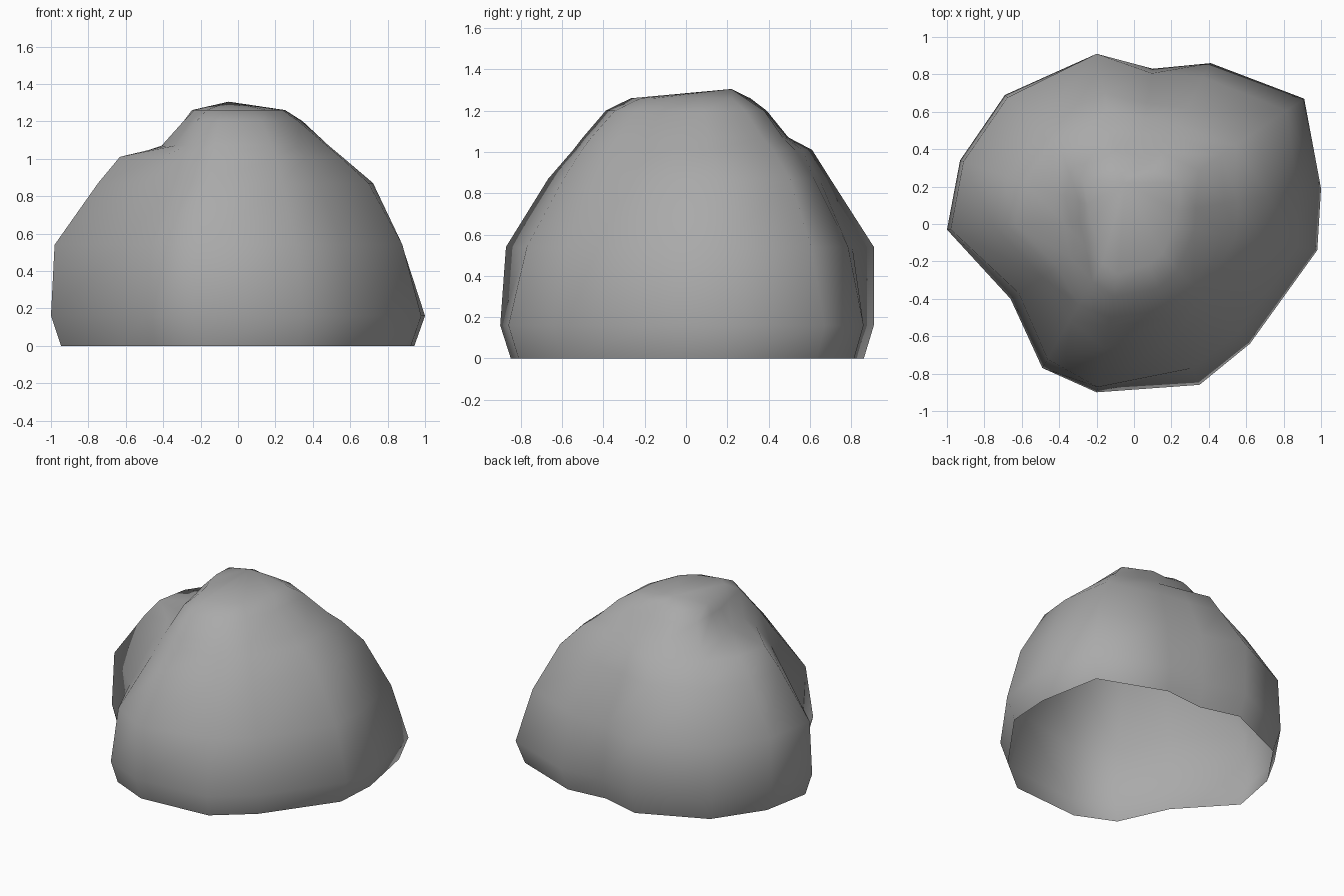
import bpy
import bmesh
from mathutils import Vector

# Remove the default object if the scene has it
default = bpy.data.objects.get("Cube")
if default:
    bpy.data.objects.remove(default, do_unlink=True)


def flat_material(name, color):
    mat = bpy.data.materials.new(name)
    mat.use_nodes = True
    mat.diffuse_color = color
    shader = next(n for n in mat.node_tree.nodes if n.type == 'BSDF_PRINCIPLED')
    shader.inputs["Base Color"].default_value = color
    shader.inputs["Roughness"].default_value = 0.9
    return mat


# Heights of the rings, from the open foot past the shoulder ledge to the crown
HEIGHTS = (0, 0.16, 0.54, 0.87, 1.01, 1.07, 1.2, 1.26)
FOOT_SCALE = 0.945
AXIS = Vector((-0.03, 0.03, 0))
PEAK = Vector((-0.05, 0.22, 1.305))

# Vertical ribs, counter-clockwise from the front: widest outline point, then
# how far each higher ring reaches towards it, in percent
RIBS = (
    ((-0.2, -0.9), (97, 75, 62, 57, 45, 32)),
    ((0.35, -0.86), (90, 70, 60, 55, 42, 28)),
    ((0.62, -0.64), (91, 71, 60, 54, 41, 28)),
    ((0.98, -0.14), (90, 72, 57, 50, 35, 24)),
    ((1, 0.19), (88, 73, 57, 50, 35, 26)),
    ((0.91, 0.67), (90, 74, 61, 53, 40, 30)),
    ((0.41, 0.86), (91, 71, 60, 53, 42, 31)),
    ((0.1, 0.83), (97, 77, 67, 56, 42, 31)),
    ((-0.2, 0.91), (100, 76, 66, 53, 41, 32)),
    ((-0.69, 0.69), (98, 75, 62, 54, 39, 32)),
    ((-0.93, 0.34), (98, 75, 62, 42, 29, 24)),
    ((-1, -0.03), (98, 74, 62, 36, 27, 21)),
    ((-0.66, -0.4), (93, 73, 60, 49, 36, 26)),
    ((-0.49, -0.77), (94, 68, 58, 53, 42, 30)),
)


def build_rib(bm, outline, reach):
    """Stack one rib of vertices from the foot to the crown."""
    scales = [FOOT_SCALE, 1] + [r / 100 for r in reach]
    direction = Vector((*outline, 0)) - AXIS
    return [bm.verts.new(AXIS + direction * s + Vector((0, 0, z)))
            for s, z in zip(scales, HEIGHTS)]


# Boulder shell: skin neighbouring ribs with quads, close the crown with a fan
bm = bmesh.new()
ribs = [build_rib(bm, outline, reach) for outline, reach in RIBS]
peak = bm.verts.new(PEAK)
for i, left in enumerate(ribs):
    right = ribs[(i + 1) % len(ribs)]
    for k in range(len(HEIGHTS) - 1):
        bm.faces.new((left[k], right[k], right[k + 1], left[k + 1]))
    bm.faces.new((left[-1], right[-1], peak))
for face in bm.faces:
    face.smooth = True

mesh = bpy.data.meshes.new("boulder")
bm.to_mesh(mesh)
bm.free()
mesh.materials.append(flat_material("stone_grey", (0.4, 0.4, 0.4, 1)))
boulder = bpy.data.objects.new("boulder", mesh)
bpy.context.collection.objects.link(boulder)
